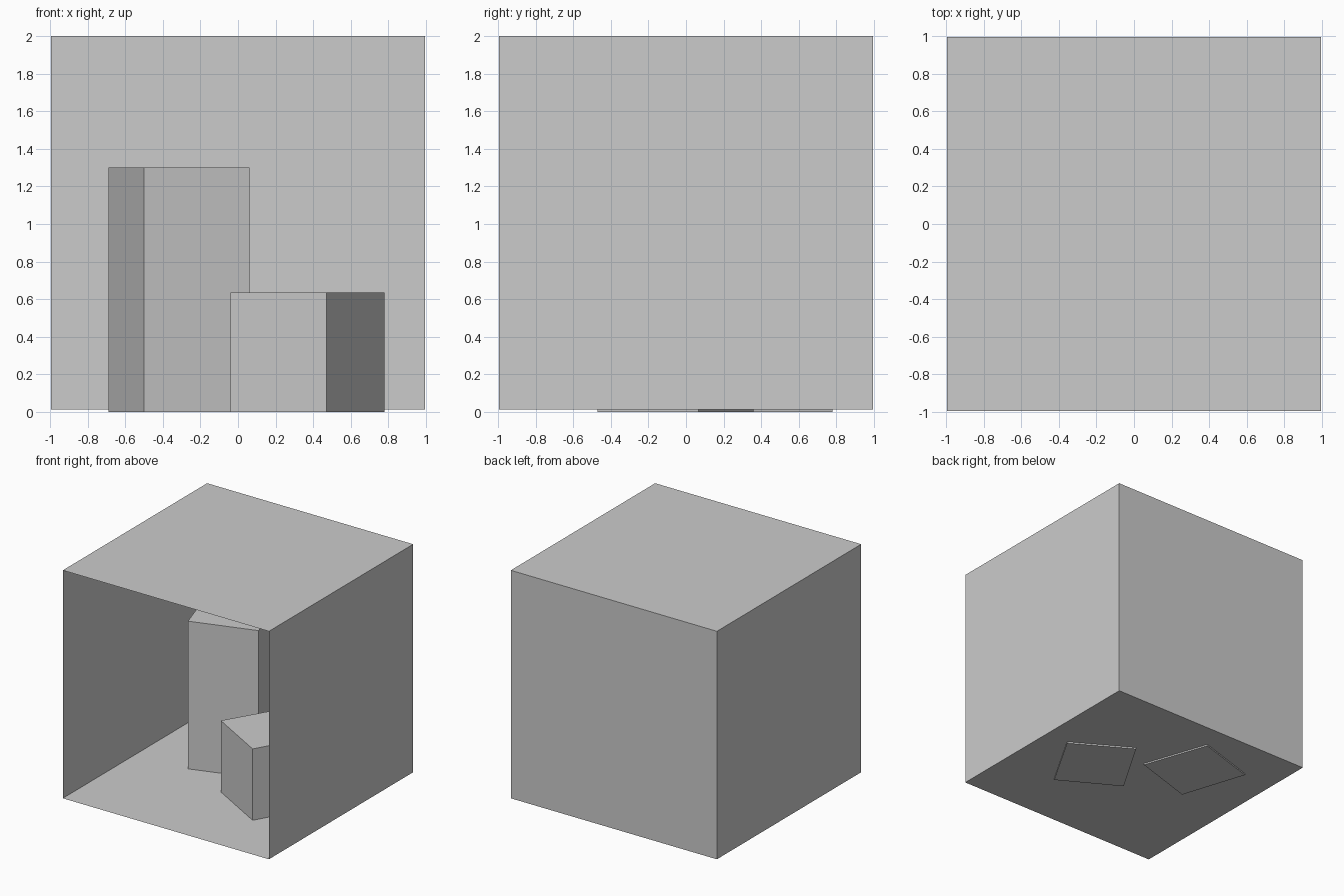
import bpy
import bmesh
from mathutils import Vector

if "Cube" in bpy.data.objects:
    bpy.data.objects.remove(bpy.data.objects["Cube"], do_unlink=True)

# One plain grey for everything
grey = bpy.data.materials.new("plain_grey")
grey.use_nodes = True
colour = (0.6, 0.6, 0.6, 1.0)
grey.diffuse_color = colour
grey.node_tree.nodes["Principled BSDF"].inputs["Base Color"].default_value = colour


def add_object(name, bm):
    mesh = bpy.data.meshes.new(name)
    bm.to_mesh(mesh)
    bm.free()
    mesh.materials.append(grey)
    obj = bpy.data.objects.new(name, mesh)
    bpy.context.collection.objects.link(obj)
    return obj


def add_block(name, footprint, height):
    """Closed upright block raised from a four-cornered footprint."""
    bm = bmesh.new()
    base = bm.faces.new([bm.verts.new((x, y, 0)) for x, y in footprint])
    raised = bmesh.ops.extrude_face_region(bm, geom=[base], use_keep_orig=True)
    top = [v for v in raised["geom"] if isinstance(v, bmesh.types.BMVert)]
    bmesh.ops.translate(bm, verts=top, vec=(0, 0, height))
    bmesh.ops.recalc_face_normals(bm, faces=bm.faces)
    return add_object(name, bm)


# Room: thin cubic shell, open at the front
SIDE = 1.987
bm = bmesh.new()
bmesh.ops.create_cube(bm, size=SIDE)
bmesh.ops.translate(bm, verts=bm.verts, vec=(0, 0, 2 - SIDE / 2))
bm.normal_update()
front = [f for f in bm.faces if f.normal.dot(Vector((0, -1, 0))) > 0.9]
bmesh.ops.delete(bm, geom=front, context="FACES")
add_object("room_shell", bm)

# Two turned blocks, sunk slightly through the floor
add_block("tall_block", [(-0.5, 0.025), (0.06, 0.2), (-0.14, 0.78), (-0.69, 0.61)], 1.3)
add_block("short_block", [(0.47, -0.47), (0.78, 0.066), (0.28, 0.36), (-0.04, -0.18)], 0.635)
